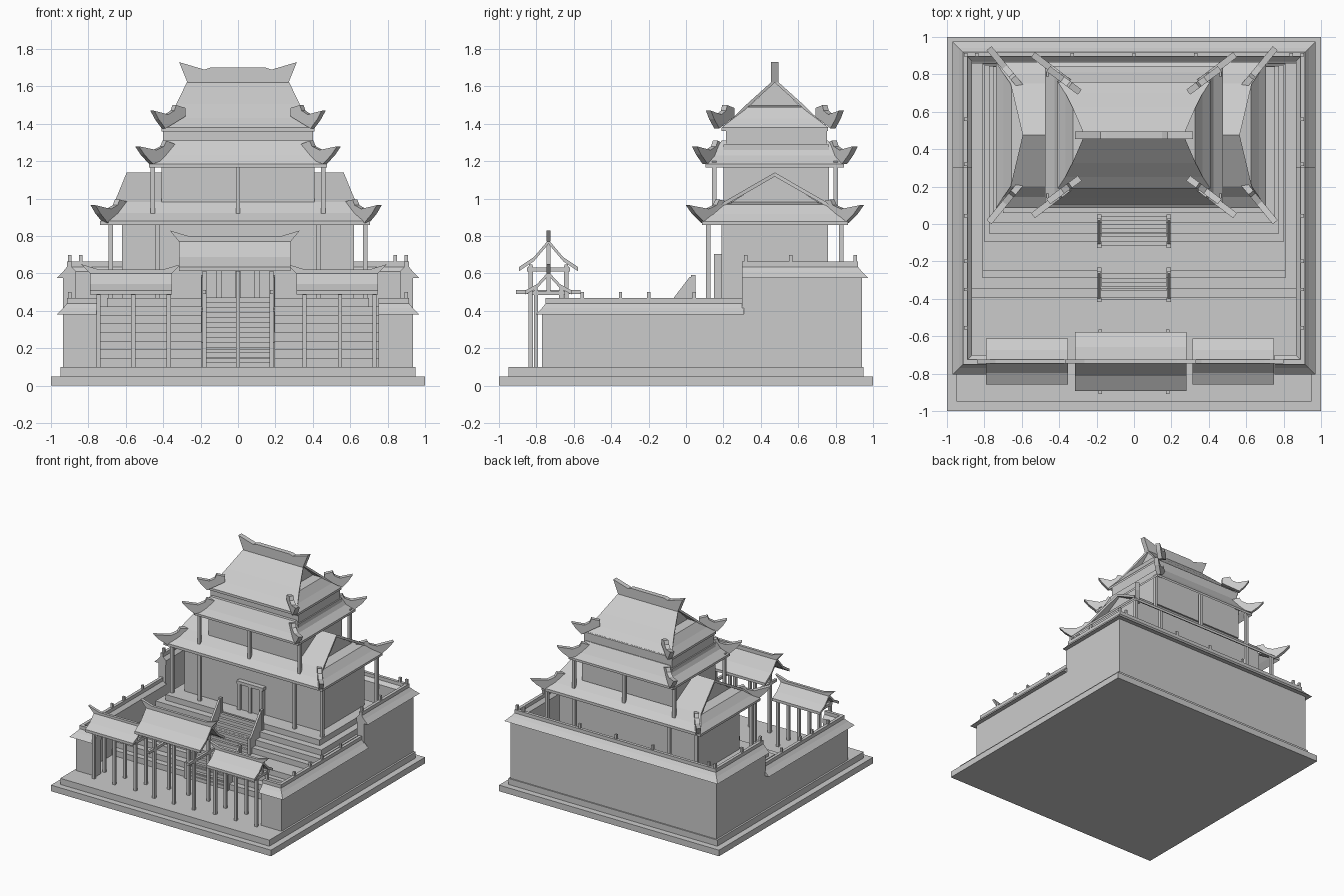
import bpy, bmesh
from mathutils import Vector

if "Cube" in bpy.data.objects:
    bpy.data.objects.remove(bpy.data.objects["Cube"])


def mesh(name, verts, faces):
    me = bpy.data.meshes.new(name)
    me.from_pydata([tuple(v) for v in verts], [], faces)
    bm = bmesh.new()
    bm.from_mesh(me)
    bmesh.ops.recalc_face_normals(bm, faces=bm.faces)
    bm.to_mesh(me)
    bm.free()
    ob = bpy.data.objects.new(name, me)
    bpy.context.collection.objects.link(ob)
    return ob


def tube(name, rings):
    """Closed solid from matching rings of points."""
    n, m = len(rings[0]), len(rings)
    faces = [(i*n+j, i*n+(j+1) % n, (i+1)*n+(j+1) % n, (i+1)*n+j)
             for i in range(m-1) for j in range(n)]
    faces += [tuple(range(n)), tuple(range((m-1)*n, m*n))]
    return mesh(name, [p for r in rings for p in r], faces)


def frustum(name, cx, cy, levels):
    """Stacked rectangles (half x, half y, z)."""
    return tube(name, [[(cx-a, cy-b, z), (cx+a, cy-b, z), (cx+a, cy+b, z), (cx-a, cy+b, z)]
                       for a, b, z in levels])


def skirt(name, cx, cy, levels, t=.018):
    """Hip roof shell whose underside follows the slope."""
    return frustum(name, cx, cy, [(a, b, z-t) for a, b, z in levels[::-1]] + levels)


def box(name, x0, x1, y0, y1, z0, z1):
    a, b = (x1-x0)/2, (y1-y0)/2
    return frustum(name, (x0+x1)/2, (y0+y1)/2, [(a, b, z0), (a, b, z1)])


def post(name, x, y, z0, z1, w=.024):
    return box(name, x-w/2, x+w/2, y-w/2, y+w/2, z0, z1)


def plate(name, pts, origin, direction, thick):
    """Upright plate: (distance, z) outline along a horizontal direction."""
    d = Vector((direction[0], direction[1], 0)).normalized()
    s = Vector((-d.y, d.x, 0)) * thick/2
    o = Vector((origin[0], origin[1], 0))
    return tube(name, [[o + d*p + Vector((0, 0, z)) + s*k for p, z in pts] for k in (-1, 1)])


def sheet(name, cx, cy, prof, t):
    """Gable roof sheet: half profile (y, z, half width), eave to ridge."""
    full = [(-y, z, w) for y, z, w in prof] + [(y, z, w) for y, z, w in prof[-2::-1]]
    return tube(name, [[(cx-w, cy+y, z), (cx+w, cy+y, z), (cx+w, cy+y, z-t), (cx-w, cy+y, z-t)]
                       for y, z, w in full])


def sweep(name, path, prof):
    """Mitred sweep of (outward offset, z) along a clockwise right-angled path."""
    pts = [Vector((x, y, 0)) for x, y in path]
    nrm = []
    for a, b in zip(pts, pts[1:]):
        d = (b-a).normalized()
        nrm.append(Vector((-d.y, d.x, 0)))
    rings = []
    for i, p in enumerate(pts):
        a, b = nrm[max(i-1, 0)], nrm[min(i, len(nrm)-1)]
        n = a if (a-b).length < .01 else a+b
        rings.append([p + n*o + Vector((0, 0, z)) for o, z in prof])
    return tube(name, rings)


# Base slabs
box("base_slab", -1, 1, -1, 1, 0, .05)
box("base_upper_slab", -.95, .95, -.95, .95, .05, .1)


# Perimeter walls with tiled coping
def wall(name, path, z):
    sweep(name, path, [(-.03, .1), (.035, .1), (.035, z+.02), (-.03, z+.02)])
    sweep(name + "_coping", path, [(.07, z), (.035, z+.035), (.015, z+.06), (.015, z+.088), (-.01, z+.088),
                                   (-.01, z+.06), (-.035, z+.035), (-.035, z)])


wall("wall_low_left", [(-.75, -.735), (-.9, -.735), (-.9, .31)], .38)
wall("wall_low_right", [(.9, .31), (.9, -.735), (.75, -.735)], .38)
wall("wall_high", [(-.9, .3), (-.9, .905), (.9, .905), (.9, .3)], .575)
for s in (-1, 1):
    for y in (-.555, -.35, -.2, .045):
        post("wall_post", s*.9, y, .44, .5, .018)
    for y in (.32, .56, .905):
        post("wall_post", s*.9, y, .63, .7, .018)
for x in (-.84, -.33, 0, .33, .84):
    post("wall_post", x, .905, .63, .7, .018)

# Terraces: stacked slabs, each set back from the one below
slabs = [(-.395, .87), (-.347, .87), (-.289, .81), (-.25, .81),
         (-.096, .80), (-.05, .775), (.005, .755), (.06, .70)]
for i, (y, w) in enumerate(slabs):
    h = .37/len(slabs)
    box("terrace_slab", -w, w, y, .865 - .004*i, .1 + h*i, .1 + h*(i+1))


# Stairs with solid side rails and newel posts
def stairs(y0, z0, run, rise, n=7):
    for i in range(n):
        box("stair_step", -.175, .175, y0 + run*i/n, y0+run*(i+1)/n, z0, z0 + rise*(i+1)/n)
    for s in (-.187, .187):
        plate("stair_rail", [(0, z0), (run, z0), (run, z0+rise+.11), (run-.02, z0+rise+.11), (0, z0+.12)],
              (s, y0), (0, 1), .016)
        post("stair_newel", s, y0, z0, z0+.13)
        post("stair_newel", s, y0+run, z0, z0+rise+.12)


stairs(-.405, .1, .16, .187)
stairs(-.115, .285, .155, .187)

# Lower hall, door and columns
CY = .475
box("lower_hall", -.62, .62, .19, .76, .47, .955)
box("door_leaf", -.085, .085, .165, .2, .47, .68)
for x in (-.1, 0, .1):
    box("door_post", x-.014, x+.014, .15, .2, .47, .69)
box("door_lintel", -.12, .12, .15, .2, .68, .705)
for s in (-1, 1):
    for x in (.68, .43):
        for y in (.12, .83):
            post("hall_column", s*x, y, .46, .89)


# Corner ridge ornaments, mirrored to four corners: beaks rising off the eave corners
def horns(name, cx, start, tip, zm, ze):
    L = (Vector(tip)-Vector(start)).length
    pts = [(0, zm+.015), (.3*L, ze+.13), (.36*L, ze+.1), (.55*L, ze+.08), (L, ze+.1),
           (.86*L, ze+.055), (.64*L, ze+.005), (0, zm-.03)]
    for sx in (-1, 1):
        for sy in (-1, 1):
            plate(name, pts, (cx+sx*start[0], CY+sy*start[1]),
                  (sx*(tip[0]-start[0]), sy*(tip[1]-start[1])), .034)


# Lower hip-and-gable roof
sheet("lower_roof", -.015, CY, [(.39, .88, .722), (.33, .922, .684), (.275, .982, .645), (0, 1.14, .58)], .022)
skirt("lower_roof_skirt", -.015, CY, [(.722, .39, .878), (.682, .328, .918), (.64, .272, .97), (.545, .25, .985)])
plate("lower_gable", [(-.25, .97), (.25, .97), (0, 1.125)], (-.56, CY), (0, 1), .03)
plate("lower_gable", [(-.25, .97), (.25, .97), (0, 1.125)], (.53, CY), (0, 1), .03)
horns("lower_roof_horn", -.01, (.58, .24), (.765, .465), .965, .865)

# Middle storey
box("middle_hall", -.41, .41, .2, .765, .98, 1.29)
for x in (-.455, 0, .455):
    for y in (.15, .8):
        post("middle_column", x, y, .92, 1.2)
skirt("middle_roof", 0, CY, [(.475, .37, 1.185), (.425, .335, 1.23), (.385, .285, 1.31), (.36, .25, 1.31)])
horns("middle_roof_horn", 0, (.33, .27), (.54, .43), 1.27, 1.18)

# Top storey and roof
box("top_hall", -.4, .4, .215, .755, 1.29, 1.385)
sheet("top_roof", 0, CY, [(.285, 1.38, .408), (.225, 1.432, .368), (.15, 1.505, .33), (0, 1.64, .265)], .02)
skirt("top_roof_skirt", 0, CY, [(.408, .285, 1.38), (.367, .223, 1.428), (.325, .148, 1.49), (.25, .13, 1.5)])
for x in (-.24, .24):
    plate("top_gable", [(-.14, 1.49), (.14, 1.49), (0, 1.625)], (x, CY), (0, 1), .03)
horns("top_roof_horn", 0, (.29, .23), (.458, .355), 1.47, 1.37)
plate("top_ridge", [(-.27, 1.62), (.27, 1.62), (.315, 1.73), (.18, 1.69), (.15, 1.7), (-.15, 1.7),
                    (-.18, 1.69), (-.315, 1.73)], (0, CY), (1, 0), .04)


# Gates: gable roofs on posts
def gate(name, cx, w, d, ze, zr, dz, xs, py):
    cy = -.735
    sheet(name + "_roof", cx, cy, [(d, ze+.015, w), (d*.5, ze+(zr-ze)*.42, w), (0, zr, w)], .022)
    plate(name + "_ridge", [(-w, zr-.01), (w, zr-.01), (w+.05, zr+dz+.02), (w-.05, zr+dz-.01),
                            (-w+.05, zr+dz-.01), (-w-.05, zr+dz+.02)], (cx, cy), (1, 0), .022)
    for x in xs:
        for s in (-1, 1):
            post(name + "_post", x, cy+s*py, .1, ze+.02, .022)
        box(name + "_tie", x-.01, x+.01, cy-py-.02, cy+py+.02, ze-.01, ze+.012)
        post(name + "_king_post", x, cy, ze, zr-.02, .02)
    for s in (-1, 1):
        y = cy+s*py
        box(name + "_beam", min(xs)-.01, max(xs)+.01, y-.01, y+.01, ze+.005, ze+.027)


gate("centre_gate", -.017, .298, .157, .62, .78, .03, (-.18, 0, .18), .095)
gate("left_gate", -.572, .218, .122, .495, .61, .02, (-.745, -.56, -.37), .068)
gate("right_gate", .53, .218, .122, .495, .61, .02, (.355, .545, .73), .068)
for x in (-.18, .18):
    box("gate_cross_tie", x-.01, x+.01, -.91, -.565, .49, .512)
